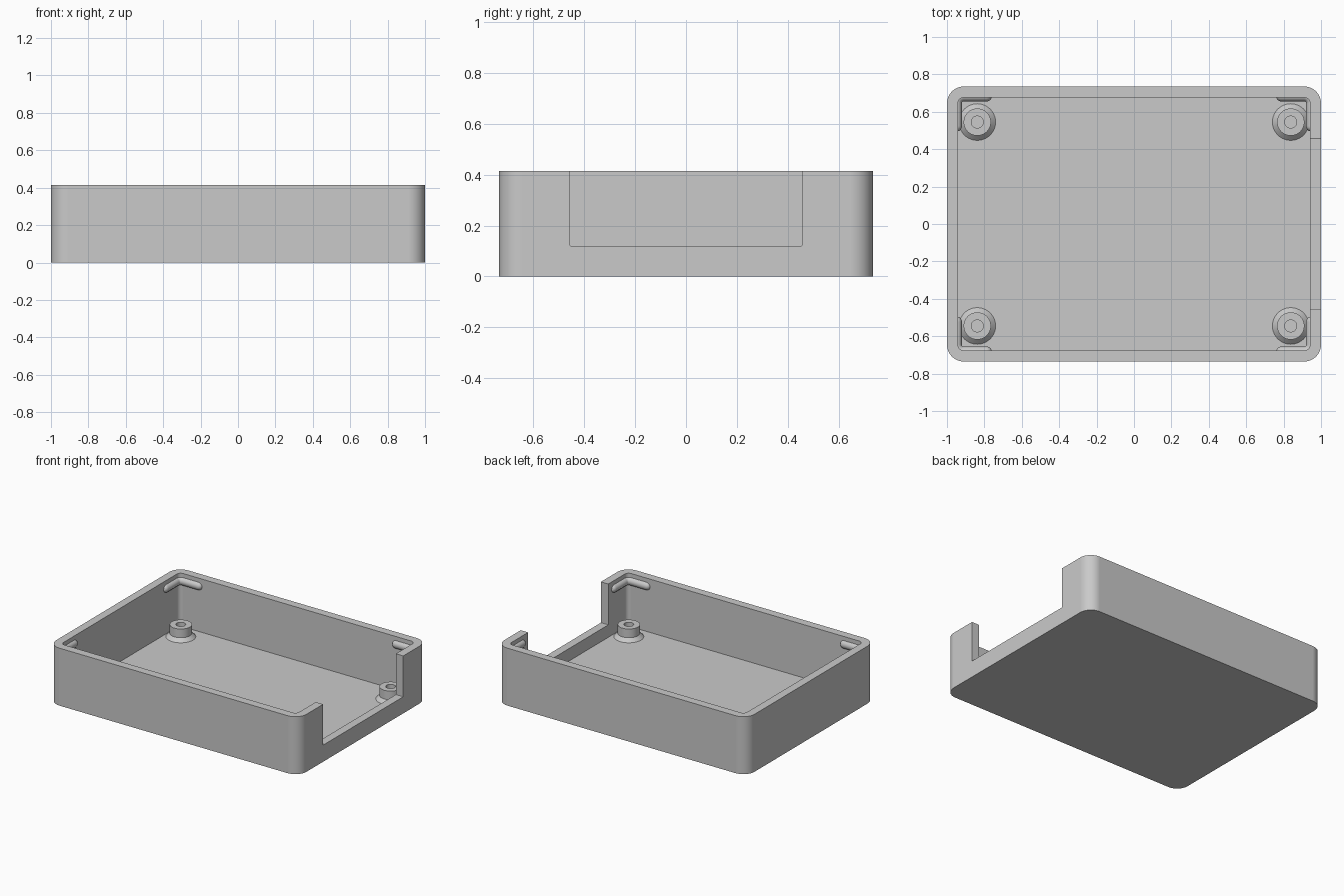
import bpy, bmesh, math
from mathutils import Matrix

if "Cube" in bpy.data.objects:
    bpy.data.objects.remove(bpy.data.objects["Cube"], do_unlink=True)

HALF_X, HALF_Y, HEIGHT = 1.0, 0.735, 0.415
WALL, FLOOR = 0.059, 0.03
IN_X, IN_Y, IN_R = HALF_X - WALL, HALF_Y - WALL, 0.03

grey = bpy.data.materials.new("plain grey")
grey.use_nodes = True
grey.diffuse_color = (0.59, 0.59, 0.59, 1)
grey.node_tree.nodes["Principled BSDF"].inputs["Base Color"].default_value = (0.59, 0.59, 0.59, 1)


def finish(name, bm):
    bmesh.ops.recalc_face_normals(bm, faces=bm.faces)
    mesh = bpy.data.meshes.new(name)
    bm.to_mesh(mesh)
    bm.free()
    mesh.materials.append(grey)
    obj = bpy.data.objects.new(name, mesh)
    bpy.context.collection.objects.link(obj)
    return obj


def activate(obj):
    bpy.ops.object.select_all(action='DESELECT')
    obj.select_set(True)
    bpy.context.view_layer.objects.active = obj


def smooth(obj):
    activate(obj)
    bpy.ops.object.shade_smooth_by_angle(angle=math.radians(35))


def box(name, lo, hi, axis, radius, segments):
    """Box whose edges parallel to the given axis are rounded."""
    bm = bmesh.new()
    bmesh.ops.create_cube(bm, size=1)
    for v in bm.verts:
        v.co = [lo[i] if v.co[i] < 0 else hi[i] for i in range(3)]
    edges = [e for e in bm.edges if abs(e.verts[0].co[axis] - e.verts[1].co[axis]) > 1e-4]
    bmesh.ops.bevel(bm, geom=edges, offset=radius, segments=segments, profile=0.5, affect='EDGES')
    return finish(name, bm)


# Tray shell with hollow interior and a notch in the left wall
tray = box("tray", (-HALF_X, -HALF_Y, 0), (HALF_X, HALF_Y, HEIGHT), 2, 0.09, 12)
cutters = [
    box("cavity_cutter", (-IN_X, -IN_Y, FLOOR), (IN_X, IN_Y, 0.6), 2, IN_R, 8),
    box("notch_cutter", (0.8, -0.457, 0.12), (1.2, 0.457, 0.6), 0, 0.003, 2),
]
activate(tray)
for cutter in cutters:
    cutter.hide_render = True
    mod = tray.modifiers.new("cut", 'BOOLEAN')
    mod.operation = 'DIFFERENCE'
    mod.solver = 'EXACT'
    mod.object = cutter
    bpy.ops.object.modifier_apply(modifier=mod.name)
    bpy.data.objects.remove(cutter, do_unlink=True)
smooth(tray)
weighted = tray.modifiers.new("flat_walls", 'WEIGHTED_NORMAL')
weighted.keep_sharp = True


def standoff(name, x, y):
    """Screw post with a blind hole and a conical foot, turned from a profile."""
    top, post, hole, foot = 0.118, 0.073, 0.032, 0.025
    profile = [(0, FLOOR + 0.005), (hole, FLOOR + 0.005), (hole, top), (post, top),
               (post, FLOOR + foot), (post + foot, FLOOR), (post + foot, FLOOR - 0.005)]
    bm = bmesh.new()
    verts = [bm.verts.new((r, 0, z)) for r, z in profile]
    edges = [bm.edges.new(pair) for pair in zip(verts, verts[1:])]
    bmesh.ops.spin(bm, geom=verts + edges, cent=(0, 0, 0), axis=(0, 0, 1),
                   angle=math.tau, steps=40)
    bmesh.ops.remove_doubles(bm, verts=bm.verts, dist=1e-4)
    bmesh.ops.transform(bm, matrix=Matrix.Translation((x, y, 0)), verts=bm.verts)
    smooth(finish(name, bm))


def snap_ridge(name, sx, sy):
    """Rounded bead, partly sunk in the wall, that wraps an inside corner."""
    bead, sunk, arm, z = 0.03, 0.009, 0.182, 0.357
    cx, cy, cr = IN_X + sunk, IN_Y + sunk, IN_R + sunk
    angles = [math.pi / 2 * i / 6 for i in range(7)]
    rounding = [(max(math.sin(a), 0.02), bead * (1 - math.cos(a))) for a in angles]
    path = [(IN_X - arm + d, cy, r) for r, d in rounding]
    path += [(cx - cr + cr * math.sin(a), cy - cr + cr * math.cos(a), 1) for a in angles]
    path += [(cx, IN_Y - arm + d, r) for r, d in reversed(rounding)]
    curve = bpy.data.curves.new(name, 'CURVE')
    curve.dimensions = '3D'
    curve.bevel_depth = bead
    curve.bevel_resolution = 5
    curve.use_fill_caps = True
    spline = curve.splines.new('POLY')
    spline.points.add(len(path) - 1)
    for point, (x, y, r) in zip(spline.points, path):
        point.co = (sx * x, sy * y, z, 1)
        point.radius = r
    curve.materials.append(grey)
    obj = bpy.data.objects.new(name, curve)
    bpy.context.collection.objects.link(obj)
    activate(obj)
    bpy.ops.object.convert(target='MESH')
    smooth(bpy.context.view_layer.objects.active)


# One post and one snap ridge in every corner
for sx, side in ((-1, "right"), (1, "left")):
    for sy, end in ((-1, "front"), (1, "back")):
        standoff(f"standoff_{end}_{side}", sx * 0.838, sy * 0.545)
        snap_ridge(f"snap_ridge_{end}_{side}", sx, sy)
